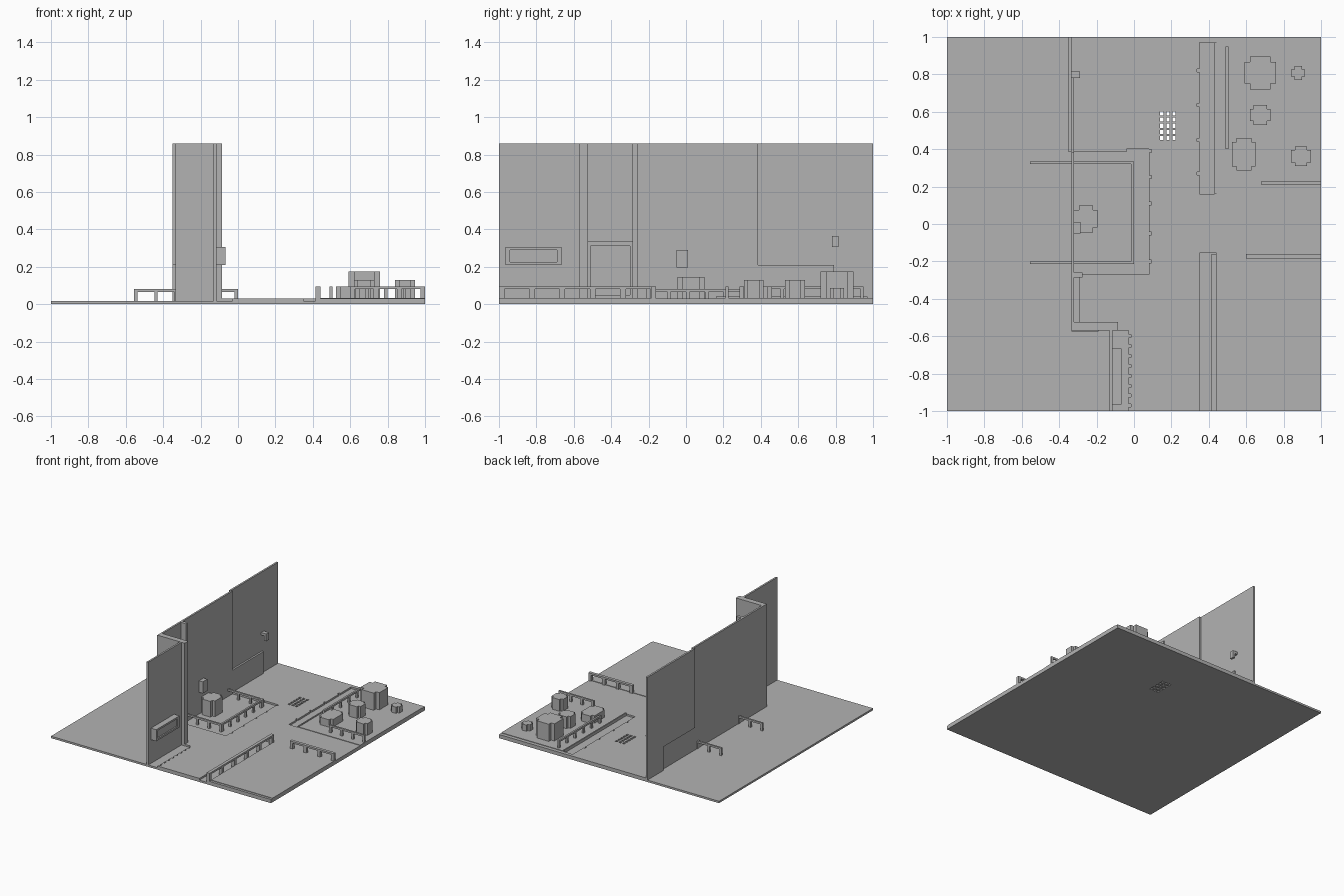
import bpy, bmesh

old = bpy.data.objects.get("Cube")
if old:
    bpy.data.objects.remove(old, do_unlink=True)

grey = bpy.data.materials.new("plain grey")
grey.use_nodes = True
COLOR = (0.45, 0.45, 0.45, 1)
grey.diffuse_color = COLOR
grey.node_tree.nodes["Principled BSDF"].inputs["Base Color"].default_value = COLOR

LOW, ROAD, YARD, TOP = 0.016, 0.03, 0.034, 0.86


def finish(bm, name):
    bmesh.ops.recalc_face_normals(bm, faces=bm.faces)
    mesh = bpy.data.meshes.new(name)
    bm.to_mesh(mesh)
    bm.free()
    mesh.materials.append(grey)
    obj = bpy.data.objects.new(name, mesh)
    bpy.context.collection.objects.link(obj)
    return obj


def add_box(bm, x0, x1, y0, y1, z0, z1):
    verts = bmesh.ops.create_cube(bm, size=1)["verts"]
    for v in verts:
        v.co = (x1 if v.co.x > 0 else x0, y1 if v.co.y > 0 else y0, z1 if v.co.z > 0 else z0)


def boxes(name, *parts):
    bm = bmesh.new()
    for p in parts:
        add_box(bm, *p)
    return finish(bm, name)


def rail(name, x0, x1, y0, y1, z0, z1, count, post=0.018):
    """A top bar carried by evenly spaced posts."""
    parts = [(x0, x1, y0, y1, z1 - 0.015, z1)]
    along_x = x1 - x0 > y1 - y0
    a, b = (x0, x1) if along_x else (y0, y1)
    for i in range(count):
        s = a + (b - a - post) * i / (count - 1)
        e = s + post
        parts.append((s, e, y0, y1, z0, z1 - 0.015) if along_x
                     else (x0, x1, s, e, z0, z1 - 0.015))
    return boxes(name, *parts)


def stepped_block(name, x0, x1, y0, y1, z0, z1, n):
    """Block whose four corners are notched by n."""
    outline = [(x0 + n, y0), (x1 - n, y0), (x1 - n, y0 + n), (x1, y0 + n),
               (x1, y1 - n), (x1 - n, y1 - n), (x1 - n, y1), (x0 + n, y1),
               (x0 + n, y1 - n), (x0, y1 - n), (x0, y0 + n), (x0 + n, y0 + n)]
    bm = bmesh.new()
    face = bm.faces.new([bm.verts.new((x, y, z0)) for x, y in outline])
    top = bmesh.ops.extrude_face_region(bm, geom=[face])["geom"]
    for v in top:
        if isinstance(v, bmesh.types.BMVert):
            v.co.z = z1
    return finish(bm, name)


def ground(name, areas):
    """Stepped slab: each area sets its height, later ones win, zero is a hole."""
    xs = sorted({round(v, 4) for a in areas for v in a[:2]})
    ys = sorted({round(v, 4) for a in areas for v in a[2:4]})

    def height(i, j):
        if not (0 <= i < len(xs) - 1 and 0 <= j < len(ys) - 1):
            return 0
        x, y = (xs[i] + xs[i + 1]) / 2, (ys[j] + ys[j + 1]) / 2
        h = 0
        for a in areas:
            if a[0] < x < a[1] and a[2] < y < a[3]:
                h = a[4]
        return h

    bm = bmesh.new()

    def quad(*pts):
        bm.faces.new([bm.verts.new(p) for p in pts])

    for i in range(len(xs) - 1):
        for j in range(len(ys) - 1):
            h = height(i, j)
            if not h:
                continue
            x0, x1, y0, y1 = xs[i], xs[i + 1], ys[j], ys[j + 1]
            quad((x0, y0, h), (x1, y0, h), (x1, y1, h), (x0, y1, h))
            quad((x0, y1, 0), (x1, y1, 0), (x1, y0, 0), (x0, y0, 0))
            for di, dj, p, q in ((1, 0, (x1, y0), (x1, y1)), (-1, 0, (x0, y1), (x0, y0)),
                                 (0, 1, (x1, y1), (x0, y1)), (0, -1, (x0, y0), (x1, y0))):
                k = height(i + di, j + dj)
                if k < h:
                    quad((*p, k), (*q, k), (*q, h), (*p, h))
    # Faces already wind outward, so skip normal recalculation
    mesh = bpy.data.meshes.new(name)
    bm.to_mesh(mesh)
    bm.free()
    mesh.materials.append(grey)
    bpy.context.collection.objects.link(bpy.data.objects.new(name, mesh))


# Ground: lot, road, sunken walkways, raised yards
areas = [(-1, 1, -1, 1, LOW),
         (-0.335, 1, -0.57, 1, ROAD), (-0.13, 1, -1, -0.57, ROAD),
         (-0.335, 0.08, -0.27, 0.385, LOW), (-0.04, 0.08, 0.385, 0.4, LOW),
         (-0.13, -0.03, -1, -0.57, LOW),
         (0.35, 0.43, 0.16, 0.97, LOW), (0.43, 1, 0.16, 0.97, YARD),
         (0.35, 0.44, -1, -0.155, LOW), (0.44, 1, -0.98, -0.17, YARD)]
# Small kerb notches
areas += [(0.08, 0.093, y - 0.008, y + 0.008, LOW) for y in (0.39, 0.25, 0.11, -0.05, -0.2)]
areas += [(-0.03, -0.017, y - 0.008, y + 0.008, LOW) for y in [-0.6 - 0.053 * i for i in range(8)]]
areas += [(0.337, 0.35, y - 0.008, y + 0.008, LOW) for y in (0.27, 0.45, 0.635, 0.82)]
# Drain holes
areas += [(x, x + 0.017, y, y + 0.022, 0) for x in (0.14, 0.173, 0.205)
          for y in [0.448 + 0.033 * i for i in range(5)]]
ground("ground", areas)

# Tall walls
boxes("main_wall", (-0.335, -0.32, -0.57, 0.385, 0, TOP))
boxes("rear_wall", (-0.35, -0.335, 0.385, 1, 0.21, TOP), (-0.35, -0.335, 0.79, 1, 0, 0.21),
      (-0.335, -0.32, 0.385, 0.79, 0, 0.21))
boxes("cross_wall", (-0.335, -0.085, -0.57, -0.525, 0, TOP))
boxes("front_wall", (-0.13, -0.115, -1, -0.57, 0, TOP))
boxes("wall_pilaster", (-0.32, -0.275, -0.285, -0.26, 0, TOP))
boxes("cross_wall_trim", (-0.335, -0.19, -0.574, -0.57, 0.35, 0.37))

# Shop window below the ledge
boxes("window_frame", (-0.32, -0.29, -0.525, -0.285, 0.31, 0.335),
      (-0.32, -0.29, -0.525, -0.51, LOW, 0.31), (-0.32, -0.29, -0.3, -0.285, LOW, 0.31),
      (-0.32, -0.29, -0.51, -0.3, LOW, 0.05))
boxes("window_panels", (-0.32, -0.312, -0.495, -0.41, 0.255, 0.285),
      (-0.32, -0.312, -0.495, -0.37, 0.13, 0.24), (-0.32, -0.312, -0.37, -0.33, 0.16, 0.21))

# Framed box sign
boxes("sign_box", (-0.115, -0.078, -0.965, -0.665, 0.21, 0.305))
boxes("sign_frame", (-0.078, -0.067, -0.965, -0.665, 0.21, 0.225),
      (-0.078, -0.067, -0.965, -0.665, 0.29, 0.305),
      (-0.078, -0.067, -0.965, -0.94, 0.225, 0.29), (-0.078, -0.067, -0.69, -0.665, 0.225, 0.29))

# Wall fittings
boxes("wall_box", (-0.32, -0.285, -0.05, 0.01, 0.195, 0.29))
boxes("wall_lamp", (-0.335, -0.29, 0.78, 0.815, 0.345, 0.365),
      (-0.308, -0.29, 0.78, 0.815, 0.305, 0.345))

# Railings around the terrace, passing the main wall
for name, y in (("terrace_rail_back", 0.32), ("terrace_rail_front", -0.215)):
    rail(name, -0.555, 0, y, y + 0.015, LOW, 0.08, 6)
rail("terrace_rail_side", -0.015, 0, -0.2, 0.32, LOW, 0.08, 6)

# Yard railings
rail("front_yard_fence", 0.415, 0.44, -1, -0.16, LOW, 0.095, 6, 0.03)
rail("front_yard_rail", 0.6, 1, -0.185, -0.16, ROAD, 0.095, 4, 0.025)
rail("back_yard_rail", 0.49, 0.505, 0.4, 0.95, YARD, 0.095, 6)
rail("back_yard_side_rail", 0.68, 1, 0.212, 0.227, YARD, 0.095, 4)
boxes("back_yard_edging", (0.43, 0.44, 0.16, 0.97, LOW, 0.04))

# Notched blocks
for name, *dims in (("tall_block", 0.59, 0.76, 0.72, 0.895, YARD, 0.175, 0.03),
                    ("small_block", 0.84, 0.915, 0.77, 0.845, YARD, 0.085, 0.018),
                    ("middle_block", 0.62, 0.73, 0.53, 0.635, YARD, 0.13, 0.02),
                    ("low_block", 0.525, 0.65, 0.285, 0.46, YARD, 0.095, 0.022),
                    ("side_block", 0.84, 0.945, 0.31, 0.415, YARD, 0.13, 0.02),
                    ("terrace_block", -0.32, -0.195, -0.045, 0.1, LOW, 0.145, 0.025)):
    stepped_block(name, *dims)
